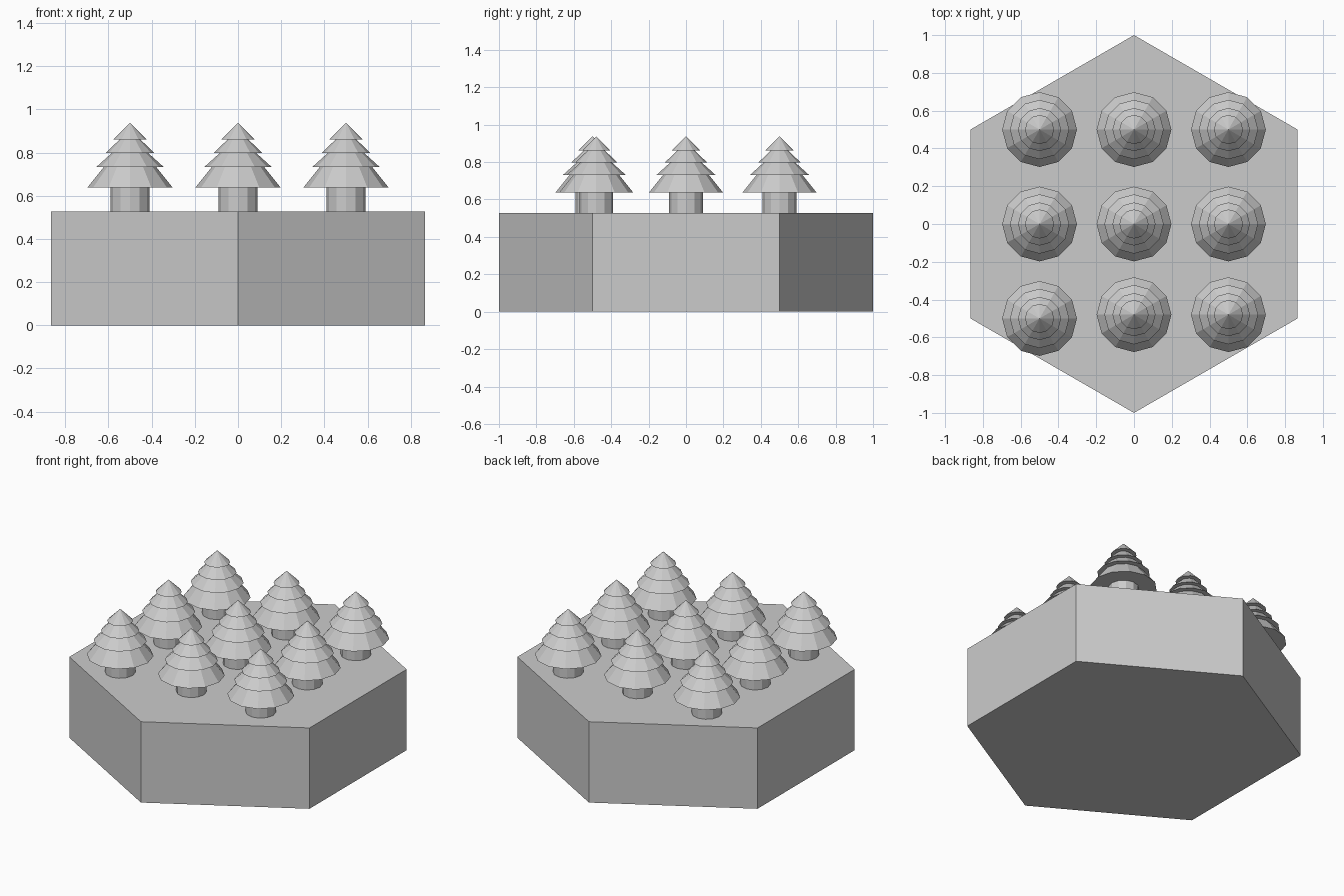
import bpy
import bmesh
from math import sin, cos, tau

cube = bpy.data.objects.get("Cube")
if cube:
    bpy.data.objects.remove(cube, do_unlink=True)

BASE_TOP = 0.527
SIDES = 12

grey = bpy.data.materials.new("plain grey")
grey.use_nodes = True
grey.diffuse_color = (0.6, 0.6, 0.6, 1)
grey.node_tree.nodes["Principled BSDF"].inputs["Base Color"].default_value = (0.6, 0.6, 0.6, 1)


def lathe(name, profile, sides):
    """Turn (radius, height) points into a faceted solid; zero radius closes to a point."""
    bm = bmesh.new()
    rings = []
    for r, z in profile:
        if r == 0:
            rings.append([bm.verts.new((0, 0, z))] * sides)
        else:
            rings.append([bm.verts.new((r * sin(tau * i / sides), r * cos(tau * i / sides), z))
                          for i in range(sides)])
    for low, high in zip(rings, rings[1:]):
        for i in range(sides):
            j = (i + 1) % sides
            corners = dict.fromkeys((low[i], low[j], high[j], high[i]))
            bm.faces.new(list(corners))
    for ring in (rings[0], rings[-1]):
        if ring[0] is not ring[1]:
            bm.faces.new(ring)
    bmesh.ops.recalc_face_normals(bm, faces=bm.faces)
    mesh = bpy.data.meshes.new(name)
    bm.to_mesh(mesh)
    bm.free()
    mesh.materials.append(grey)
    return mesh


def place(name, mesh, location=(0, 0, 0)):
    obj = bpy.data.objects.new(name, mesh)
    obj.location = location
    bpy.context.collection.objects.link(obj)


# Hexagonal ground tile
place("ground_tile", lathe("ground_tile", [(1, 0), (1, BASE_TOP)], 6))

# Shared tree meshes: straight trunk and four flared foliage tiers
trunk = lathe("trunk", [(0.09, BASE_TOP), (0.09, 0.65)], SIDES)
foliage = lathe("foliage", [
    (0.198, 0.637), (0.122, 0.732),
    (0.157, 0.732), (0.085, 0.797),
    (0.114, 0.797), (0.047, 0.861),
    (0.077, 0.861), (0, 0.938)], SIDES)

# Three by three grove, with two front trees set slightly back
columns = {"right": -0.5, "middle": 0, "left": 0.5}
rows = {"front": -0.48, "centre": 0, "back": 0.5}
for row, y in rows.items():
    for column, x in columns.items():
        tree_y = -0.5 if (row, column) == ("front", "right") else y
        place(f"trunk_{row}_{column}", trunk, (x, tree_y, 0))
        place(f"foliage_{row}_{column}", foliage, (x, tree_y, 0))
